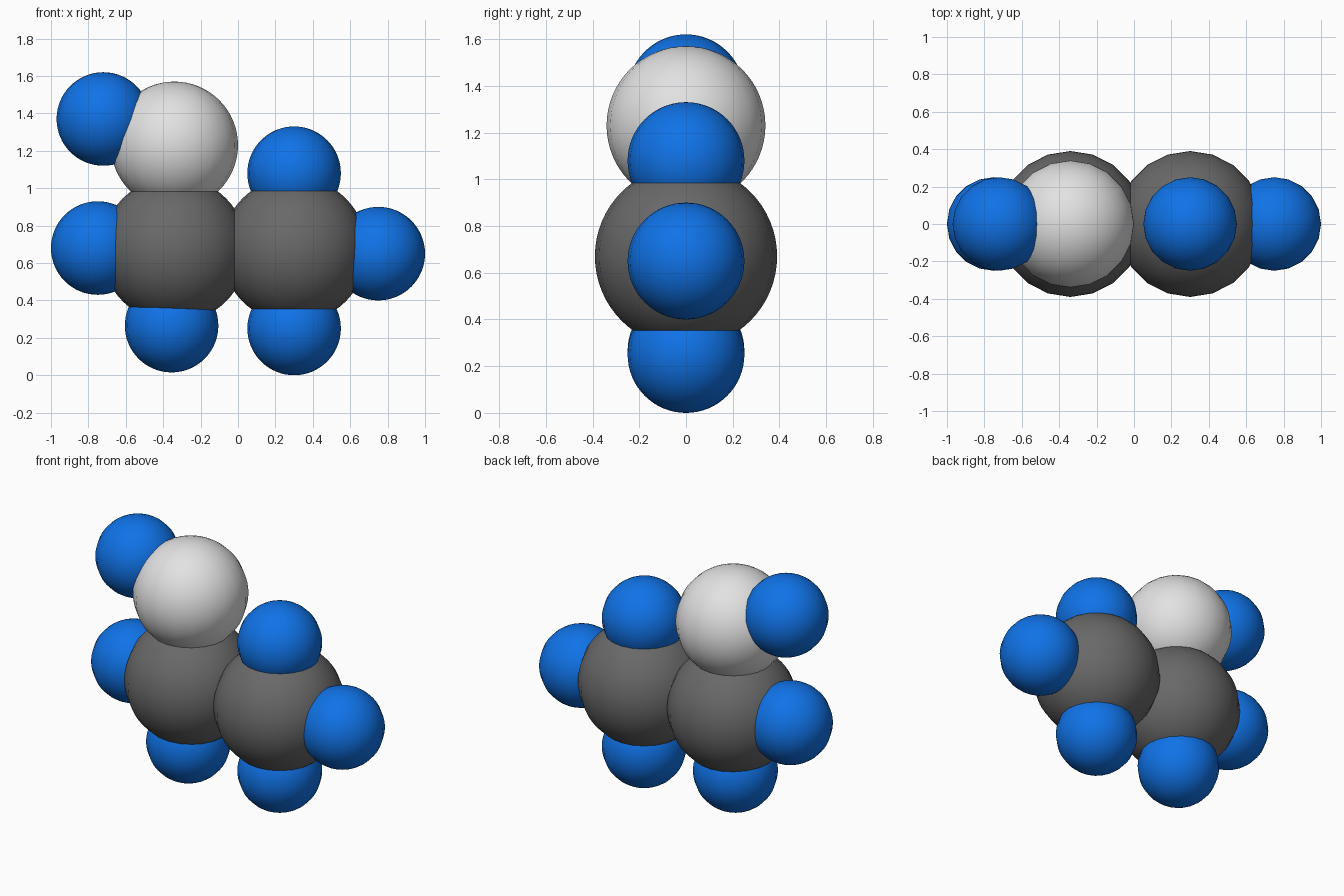
import bpy

cube = bpy.data.objects.get("Cube")
if cube:
    bpy.data.objects.remove(cube, do_unlink=True)


def material(name, rgb):
    mat = bpy.data.materials.new(name)
    mat.use_nodes = True
    color = (*rgb, 1)
    mat.diffuse_color = color
    mat.node_tree.nodes["Principled BSDF"].inputs["Base Color"].default_value = color
    return mat


def ball(name, x, z, radius, mat):
    bpy.ops.mesh.primitive_uv_sphere_add(
        segments=20, ring_count=32, radius=radius, location=(x, 0, z))
    obj = bpy.context.object
    obj.name = name
    obj.data.materials.append(mat)
    bpy.ops.object.shade_smooth()


gray = material("dark gray", (0.14, 0.14, 0.14))
white = material("light gray", (0.76, 0.76, 0.76))
blue = material("blue", (0.005, 0.17, 0.80))

# Two large core balls side by side
ball("core_ball_right", -0.34, 0.67, 0.39, gray)
ball("core_ball_left", 0.30, 0.67, 0.39, gray)

# Pale ball on top of the right core
ball("pale_ball", -0.34, 1.23, 0.34, white)

# Small outer balls
outer = {
    "outer_ball_pale": (-0.72, 1.37),
    "outer_ball_right_side": (-0.75, 0.68),
    "outer_ball_right_bottom": (-0.355, 0.265),
    "outer_ball_left_bottom": (0.30, 0.25),
    "outer_ball_left_top": (0.30, 1.08),
    "outer_ball_left_side": (0.75, 0.65),
}
for name, (x, z) in outer.items():
    ball(name, x, z, 0.25, blue)
